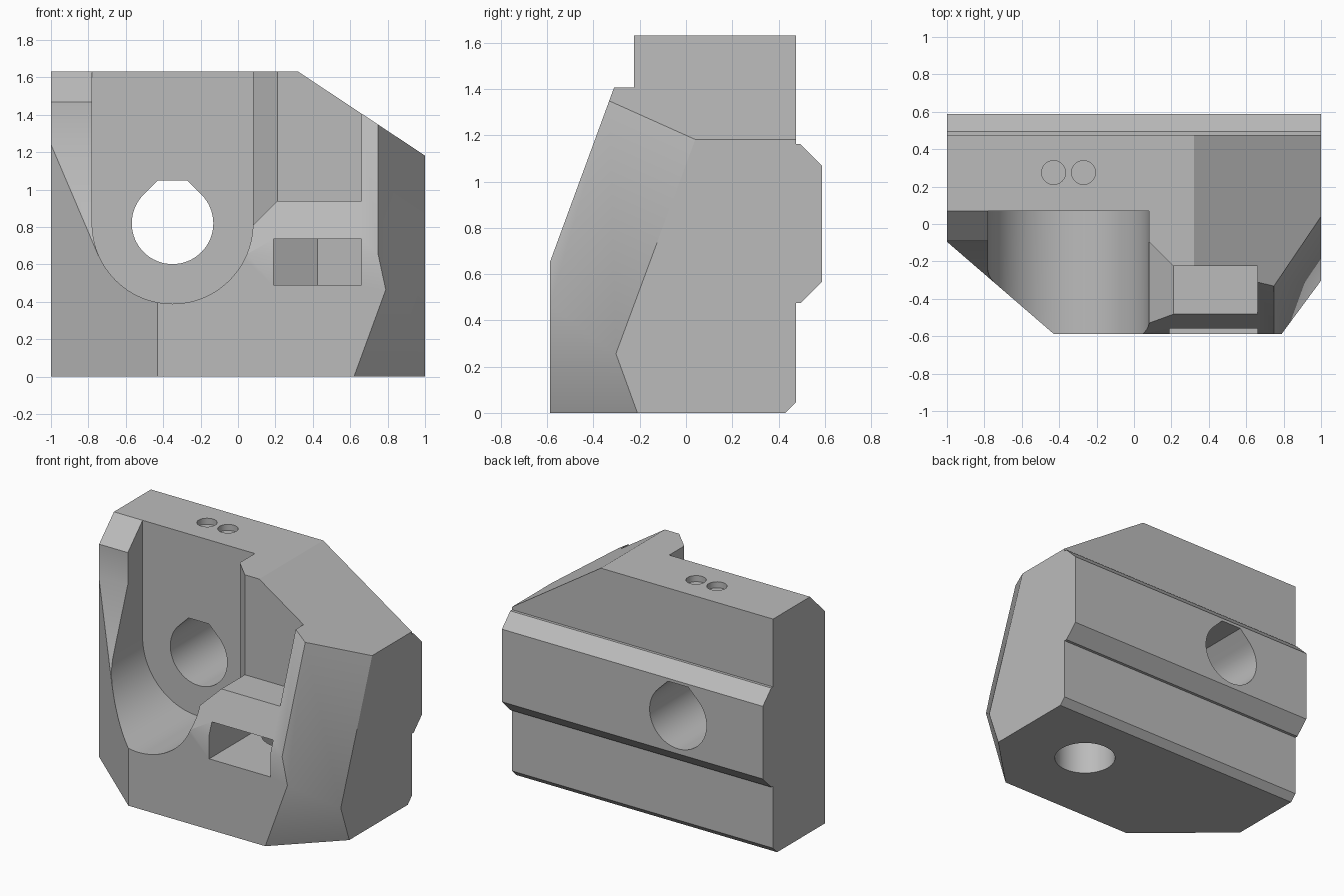
import bpy, bmesh
from math import cos, sin, pi, radians
from mathutils import Vector

cube = bpy.data.objects.get("Cube")
if cube:
    bpy.data.objects.remove(cube, do_unlink=True)

grey = bpy.data.materials.new("plain_grey")
grey.use_nodes = True
colour = (0.5, 0.5, 0.5, 1)
grey.diffuse_color = colour
grey.node_tree.nodes["Principled BSDF"].inputs["Base Color"].default_value = colour


def loft(name, sections):
    """Solid skin through matching rings of points."""
    bm = bmesh.new()
    rings = [[bm.verts.new(p) for p in s] for s in sections]
    n = len(rings[0])
    for a, b in zip(rings, rings[1:]):
        for i in range(n):
            j = (i + 1) % n
            bm.faces.new((a[i], a[j], b[j], b[i]))
    bm.faces.new(rings[0][::-1])
    bm.faces.new(rings[-1])
    bmesh.ops.recalc_face_normals(bm, faces=bm.faces)
    mesh = bpy.data.meshes.new(name)
    bm.to_mesh(mesh)
    bm.free()
    mesh.materials.append(grey)
    ob = bpy.data.objects.new(name, mesh)
    bpy.context.collection.objects.link(ob)
    return ob


def prism(name, profile, axis, lo, hi):
    """Extrude a 2D profile along x, y or z."""
    place = {"x": lambda u, v, t: (t, u, v),
             "y": lambda u, v, t: (u, t, v),
             "z": lambda u, v, t: (u, v, t)}[axis]
    return loft(name, [[place(u, v, t) for u, v in profile] for t in (lo, hi)])


def arc(cx, cy, r, start, end, steps):
    angles = [radians(start + (end - start) * i / steps) for i in range(steps + 1)]
    return [(cx + r * cos(a), cy + r * sin(a)) for a in angles]


def circle(cx, cy, r, steps=48):
    return arc(cx, cy, r, 0, 360, steps)[:-1]


# Block with rail along the back and a leaning front
block = prism("clamp_block", [
    (-0.587, 0), (0.43, 0), (0.475, 0.045), (0.475, 0.475), (0.495, 0.475),
    (0.587, 0.567), (0.587, 1.07), (0.495, 1.162), (0.475, 1.162),
    (0.475, 1.632), (-0.228, 1.632), (-0.587, 0.655)], "x", -1, 1)

# Corner planes: top slope, left front corner, right front corner upper and lower
planes = [
    ((0.32, 0, 1.632), (1, 0, 1.182), (0.32, 1, 1.632)),
    ((-1, -0.095, 0), (-0.43, -0.587, 0), (-1, -0.095, 1)),
    ((1, 0.04, 1.182), (0.75, -0.33, 1.345), (0.79, -0.587, 0.465)),
    ((0.62, -0.587, 0), (1, -0.21, 0), (0.79, -0.587, 0.465)),
]
bm = bmesh.new()
bm.from_mesh(block.data)
inside = Vector((0, 0.2, 0.8))
for a, b, c in (map(Vector, p) for p in planes):
    normal = (b - a).cross(c - a).normalized()
    if normal.dot(inside - a) > 0:
        normal.negate()
    cut = bmesh.ops.bisect_plane(bm, geom=bm.verts[:] + bm.edges[:] + bm.faces[:],
                                 plane_co=a, plane_no=normal, clear_outer=True)
    edges = [e for e in cut["geom_cut"] if isinstance(e, bmesh.types.BMEdge)]
    bmesh.ops.contextual_create(bm, geom=edges)
bmesh.ops.recalc_face_normals(bm, faces=bm.faces)
bm.to_mesh(block.data)
bm.free()

cx, cz = -0.35, 0.82
cutters = [
    # Stepped-back left shoulder
    prism("shoulder_cut", [(0.17, 1.732), (-0.092, 1.47), (-0.092, 1.25),
                           (-0.7, -0.402), (-0.7, 1.732)], "x", -1.1, -0.745),
    # U-shaped channel, open at the top and front
    prism("channel_cut", arc(cx, cz, 0.43, 180, 360, 48)
          + [(cx + 0.43, 2), (cx - 0.43, 2)], "y", -1, 0.07),
    # Through hole with a flattened peak
    prism("bore_cut", arc(cx, cz, 0.218, 135, 405, 48)
          + [(cx + 0.078, 1.05), (cx - 0.078, 1.05)], "y", -1, 1),
    # Pocket beside the channel, tapering open towards it
    loft("pocket_cut", [[(x, -1, z), (x, y, z), (x, y, 2), (x, -1, 2)]
                        for x, y, z in ((-0.05, 0.035, 0.68), (0.21, -0.225, 0.94),
                                        (0.66, -0.225, 0.94))]),
    # Nut slot with a pointed end, and the bolt hole below it
    prism("nut_slot_cut", [(0.19, -1), (0.66, -1), (0.66, 0.135),
                           (0.425, 0.27), (0.19, 0.135)], "z", 0.49, 0.735),
    prism("bolt_hole_cut", circle(0.425, 0, 0.2), "z", -0.1, 0.85),
]
# Two shallow round recesses on top
for x in (-0.43, -0.27):
    cutters.append(prism("recess_cut", circle(x, 0.275, 0.064, 32), "z", 1.59, 1.8))

bpy.context.view_layer.objects.active = block
for cutter in cutters:
    mod = block.modifiers.new("cut", "BOOLEAN")
    mod.operation = "DIFFERENCE"
    mod.solver = "EXACT"
    mod.object = cutter
    bpy.ops.object.modifier_apply(modifier=mod.name)
    bpy.data.objects.remove(cutter, do_unlink=True)

bpy.ops.object.select_all(action="DESELECT")
block.select_set(True)
bpy.ops.object.shade_smooth_by_angle(angle=radians(30))
